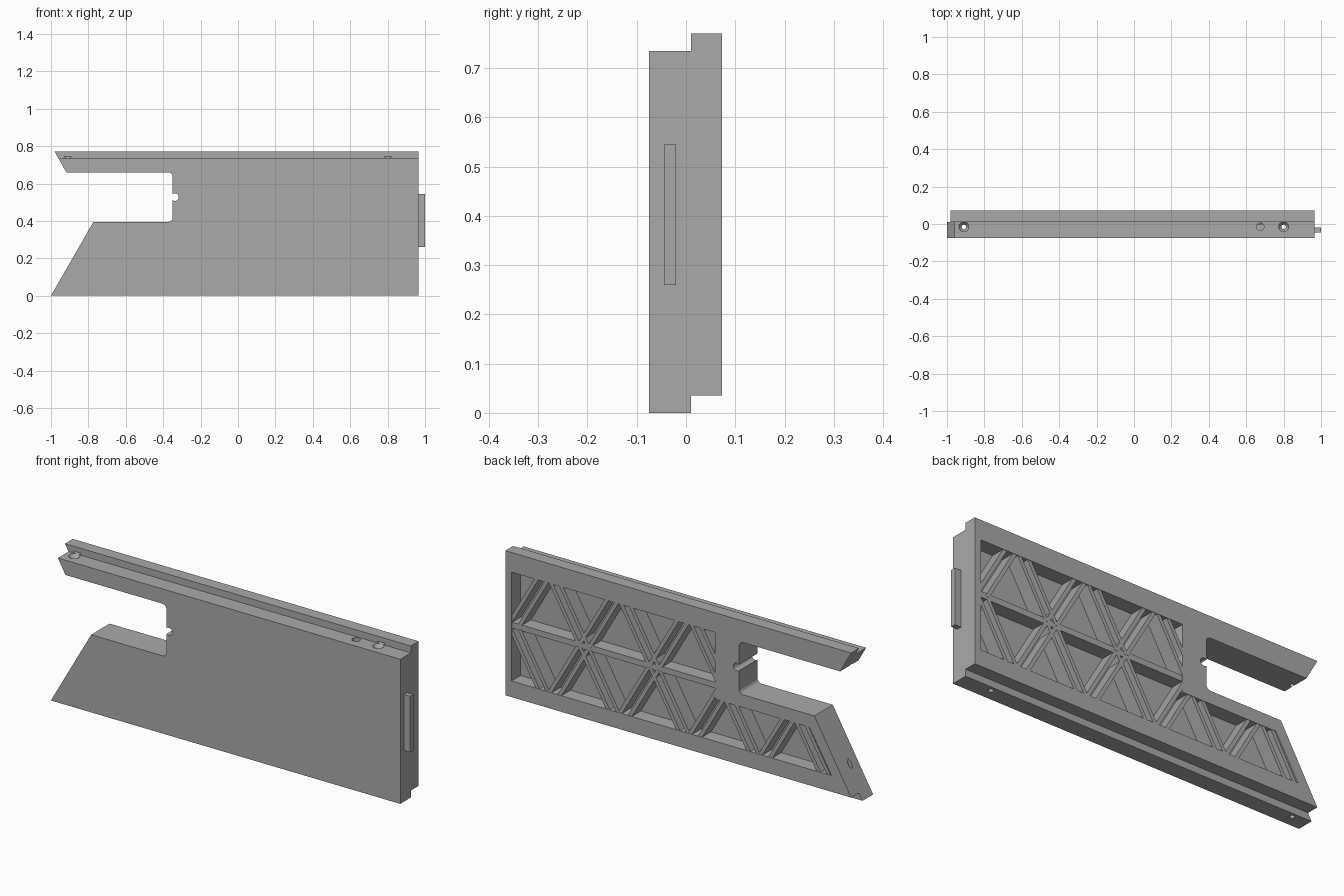
import bpy, bmesh, math
from mathutils import Vector

cube = bpy.data.objects.get("Cube")
if cube:
    bpy.data.objects.remove(cube, do_unlink=True)

# Single material
grey = bpy.data.materials.new("plain_grey")
grey.use_nodes = True
colour = (0.4, 0.4, 0.4, 1)
grey.diffuse_color = colour
grey.node_tree.nodes["Principled BSDF"].inputs["Base Color"].default_value = colour

FRONT, STEP, BACK, FLOOR = -0.075, 0.01, 0.073, 0.0
TOP, END = 0.77, 0.965
BORE_Y = -0.015


def add_prism(bm, points, y0, y1):
    """Extrude an xz outline from y0 to y1."""
    face = bm.faces.new([bm.verts.new((x, y0, z)) for x, z in points])
    new = bmesh.ops.extrude_face_region(bm, geom=[face])["geom"]
    bmesh.ops.translate(bm, vec=(0, y1 - y0, 0),
                        verts=[v for v in new if isinstance(v, bmesh.types.BMVert)])


def finish(name, bm):
    bmesh.ops.recalc_face_normals(bm, faces=bm.faces)
    mesh = bpy.data.meshes.new(name)
    bm.to_mesh(mesh)
    bm.free()
    mesh.materials.append(grey)
    obj = bpy.data.objects.new(name, mesh)
    bpy.context.collection.objects.link(obj)
    return obj


def prism(name, points, y0, y1):
    bm = bmesh.new()
    add_prism(bm, points, y0, y1)
    return finish(name, bm)


def rect(x0, x1, z0, z1):
    return [(x0, z0), (x1, z0), (x1, z1), (x0, z1)]


def arc(cx, cz, r, start, end, n=6):
    angles = [math.radians(start + (end - start) * i / n) for i in range(n + 1)]
    return [(cx + r * math.cos(a), cz + r * math.sin(a)) for a in angles]


def bore(x, z0, z1, r0, r1):
    """Upright round cutter."""
    bm = bmesh.new()
    bmesh.ops.create_cone(bm, cap_ends=True, segments=24, radius1=r0, radius2=r1, depth=z1 - z0)
    bmesh.ops.translate(bm, verts=bm.verts, vec=(x, BORE_Y, (z0 + z1) / 2))
    return finish("bore_cutter", bm)


def cut(obj, cutter):
    mod = obj.modifiers.new("cut", "BOOLEAN")
    mod.operation, mod.solver, mod.object = "DIFFERENCE", "EXACT", cutter
    cutter.hide_render = True
    graph = bpy.context.evaluated_depsgraph_get()
    mesh = bpy.data.meshes.new_from_object(obj.evaluated_get(graph))
    obj.modifiers.clear()
    obj.data = mesh
    bpy.data.objects.remove(cutter, do_unlink=True)


# Panel with slanted end, rounded slot and small round relief
outline = [(-1, 0), (END, 0), (END, TOP), (-0.98, TOP), (-0.918, 0.66)]
outline += arc(-0.373, 0.637, 0.023, 90, 0)
outline += arc(-0.337, 0.527, 0.02, 130, -130, 14)
outline += arc(-0.373, 0.418, 0.023, 0, -90)
outline += [(-0.773, 0.395)]
panel = prism("panel", outline, FRONT, BACK)

# Overlapping steps along the top front and bottom back edges
cut(panel, prism("top_step", rect(-1.2, 1.2, 0.735, 0.9), -0.2, STEP))
cut(panel, prism("bottom_step", rect(-1.2, 1.2, -0.1, 0.035), STEP, 0.2))

# Shared recess in the back
recess = [(0.93, 0.117), (0.93, 0.67), (-0.215, 0.67), (-0.215, 0.33),
          (-0.745, 0.33), (-0.87, 0.117)]
cut(panel, prism("recess", recess, FLOOR, 0.2))

# Two long bores with countersinks, and one blind bore
for x in (-0.91, 0.8):
    cut(panel, bore(x, -0.1, 0.9, 0.012, 0.012))
    cut(panel, bore(x, 0.715, 0.745, 0.012, 0.034))
cut(panel, bore(0.675, 0.67, 0.8, 0.02, 0.02))

# Paired diagonal ribs on a triangular grid
RIB_BACK, RIB_FRONT = BACK - 0.002, FLOOR - 0.002
SPACING, MIDDLE, HALF = 0.395, 0.40, 0.011
SLOPE = 1 / math.sqrt(3)
bm = bmesh.new()


def diagonal(node, side, z0, z1):
    for shift in (-0.028, 0.028):
        low, high = (node + shift + side * abs(z - MIDDLE) * SLOPE for z in (z0, z1))
        add_prism(bm, [(low - HALF, z0), (low + HALF, z0), (high + HALF, z1), (high - HALF, z1)],
                  RIB_FRONT, RIB_BACK)


for i in range(5):
    node = 0.92 - i * SPACING
    for side in (-1, 1):
        inside = not (i == 0 and side == 1)
        if inside and i < 4 and not (i == 3 and side == -1):
            diagonal(node, side, MIDDLE, 0.69)
        if inside:
            diagonal(node, side, 0.1, 0.35 if i == 4 else 0.39)
finish("diagonal_ribs", bm)

# Level rail between the two rows, and end tongue
prism("middle_rail", rect(-0.3, 0.95, 0.385, 0.415), RIB_FRONT, RIB_BACK - 0.001)
prism("end_tongue", rect(END - 0.01, 1, 0.26, 0.545), -0.045, -0.02)
